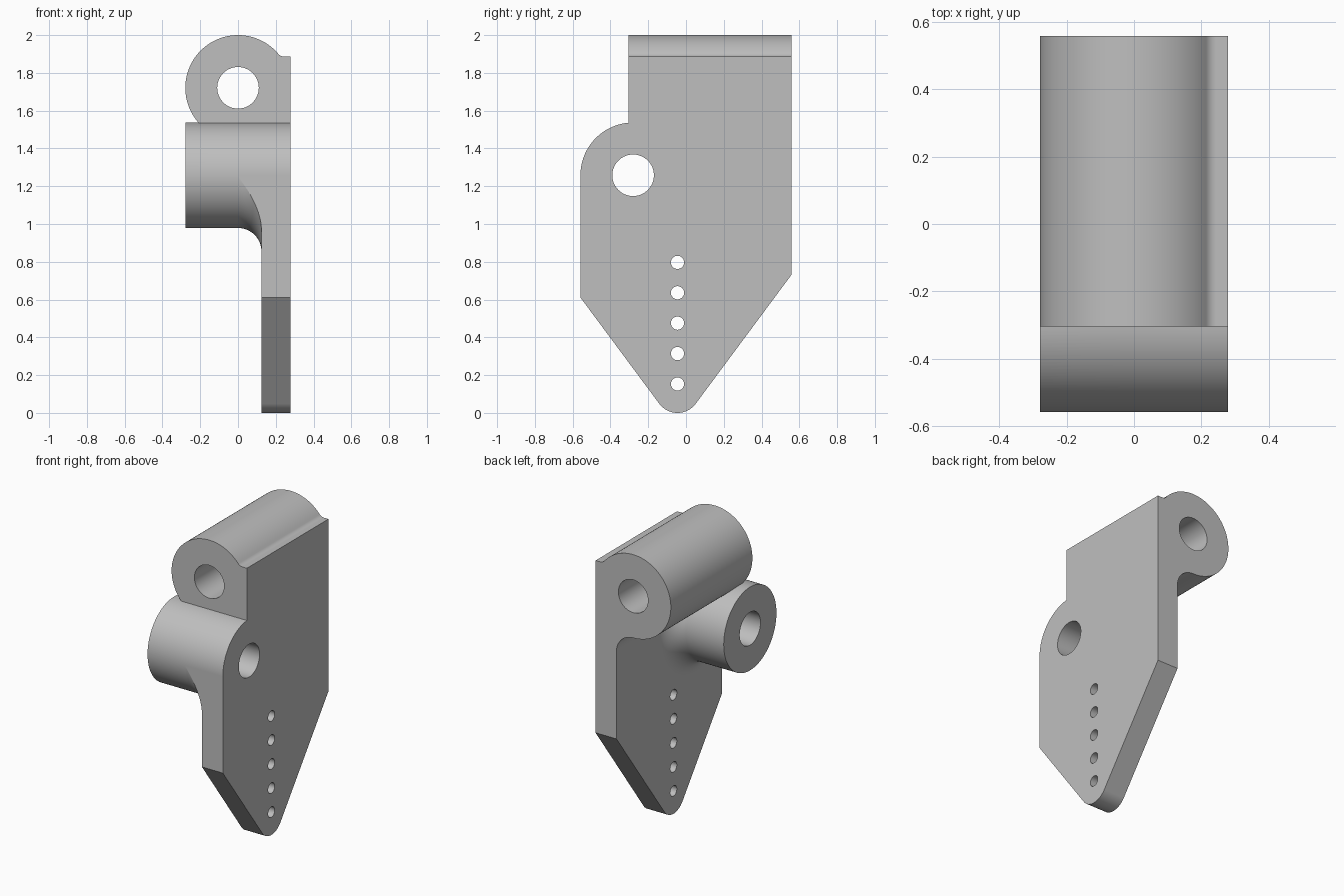
import bpy, bmesh
from math import radians, degrees, cos, sin, sqrt, atan2

cube = bpy.data.objects.get("Cube")
if cube:
    bpy.data.objects.remove(cube, do_unlink=True)

# Main dimensions
R = 0.279                    # barrel radius and half width
HOLE = 0.11                  # bore radius
INNER = 0.124                # inner face of the plate, also the fillet radius
BACK = 0.559                 # half depth
TOP_Z, LOW_Y, LOW_Z = 1.721, -0.28, 1.258
PLATE_TOP = 1.886
TIP_Y, TIP_R, TIP_A = -0.045, 0.12, 36.6
FRONT = LOW_Y + R * cos(radians(95))


def arc(ca, cb, r, start, end, n):
    steps = [radians(start + (end - start) * i / n) for i in range(n + 1)]
    return [(ca + r * cos(t), cb + r * sin(t)) for t in steps]


def make_object(name, bm):
    bmesh.ops.recalc_face_normals(bm, faces=bm.faces[:])
    mesh = bpy.data.meshes.new(name)
    bm.to_mesh(mesh)
    bm.free()
    obj = bpy.data.objects.new(name, mesh)
    bpy.context.collection.objects.link(obj)
    return obj


def bridge(name, rings):
    """Closed solid skinned over a row of matching rings."""
    bm = bmesh.new()
    rows = [[bm.verts.new(p) for p in ring] for ring in rings]
    n = len(rows[0])
    for a, b in zip(rows, rows[1:]):
        for i in range(n):
            j = (i + 1) % n
            bm.faces.new((a[i], a[j], b[j], b[i]))
    bm.faces.new(rows[0])
    bm.faces.new(rows[-1])
    return make_object(name, bm)


def prism(name, pts, axis, lo, hi):
    if axis == "X":
        return bridge(name, [[(t, a, b) for a, b in pts] for t in (lo, hi)])
    return bridge(name, [[(a, t, b) for a, b in pts] for t in (lo, hi)])


def combine(target, other, operation):
    mod = target.modifiers.new(operation.title(), "BOOLEAN")
    mod.operation = operation
    mod.solver = "EXACT"
    mod.object = other
    bpy.context.view_layer.update()
    bpy.context.view_layer.objects.active = target
    bpy.ops.object.modifier_apply(modifier=mod.name)
    bpy.data.objects.remove(other, do_unlink=True)


# Plate outline: rounded tip, tapered sides, rounded shoulder, step
tip = arc(TIP_Y, TIP_R, TIP_R, -180 + TIP_A, -TIP_A, 24)
slope = 1 / (sin(radians(TIP_A)) / cos(radians(TIP_A)))
right_z = tip[-1][1] + (BACK - tip[-1][0]) * slope
left_z = tip[0][1] + (tip[0][0] + BACK) * slope
shoulder = arc(LOW_Y, LOW_Z, R, 95, 180, 34)
outline = tip + [(BACK, right_z), (BACK, PLATE_TOP), (FRONT, PLATE_TOP)]
outline += shoulder + [(-BACK, left_z)]
bracket = prism("bracket", outline, "X", INNER, R)

# Upper barrel along y, with fillets where it joins the plate
f = 0.04
fz = PLATE_TOP + f
fx = sqrt((R + f) ** 2 - (fz - TOP_Z) ** 2)
join = degrees(atan2(fz - TOP_Z, fx))
section = [(R, PLATE_TOP)]
section += arc(fx, fz, f, 270, 180 + join, 8)
section += arc(0, TOP_Z, R, join, 270, 90)[1:]
section += arc(0, TOP_Z - R - INNER, INNER, 90, 0, 20)[1:]
section += [(R, TOP_Z - R - INNER)]
upper_barrel = prism("upper_barrel", section, "Y", FRONT, BACK)

# Lower barrel along x, flaring into the plate and trimmed to its outline
flare = arc(0, R + INNER, INNER, 270, 360, 20)
profile = [(-R, R), (0, R)] + flare[1:] + [(0.2, R + INNER)]
rings = [[(x, y, z) for y, z in arc(LOW_Y, LOW_Z, r, 0, 360, 144)[:-1]]
         for x, r in profile]
lower_barrel = bridge("lower_barrel", rings)
combine(lower_barrel, prism("trim", outline, "X", -0.4, 0.4), "INTERSECT")

combine(bracket, upper_barrel, "UNION")
combine(bracket, lower_barrel, "UNION")

# Bores and the row of small holes
bore = arc(0, TOP_Z, HOLE, 0, 360, 72)[:-1]
combine(bracket, prism("upper_bore", bore, "Y", -1, 1), "DIFFERENCE")
bore = arc(LOW_Y, LOW_Z, HOLE, 0, 360, 72)[:-1]
combine(bracket, prism("lower_bore", bore, "X", -1, 1), "DIFFERENCE")
for i in range(5):
    hole = arc(TIP_Y, 0.153 + 0.161 * i, 0.035, 0, 360, 32)[:-1]
    combine(bracket, prism("pin_hole", hole, "X", 0, 1), "DIFFERENCE")

# Colour and shading
grey = bpy.data.materials.new("light_grey")
grey.use_nodes = True
colour = (0.52, 0.52, 0.52, 1)
grey.diffuse_color = colour
grey.node_tree.nodes["Principled BSDF"].inputs["Base Color"].default_value = colour
bracket.data.materials.clear()
bracket.data.materials.append(grey)
for face in bracket.data.polygons:
    face.material_index = 0

bpy.ops.object.select_all(action="DESELECT")
bracket.select_set(True)
bpy.context.view_layer.objects.active = bracket
bpy.ops.object.shade_smooth_by_angle(angle=radians(25))
normals = bracket.modifiers.new("Weighted normals", "WEIGHTED_NORMAL")
normals.keep_sharp = True
